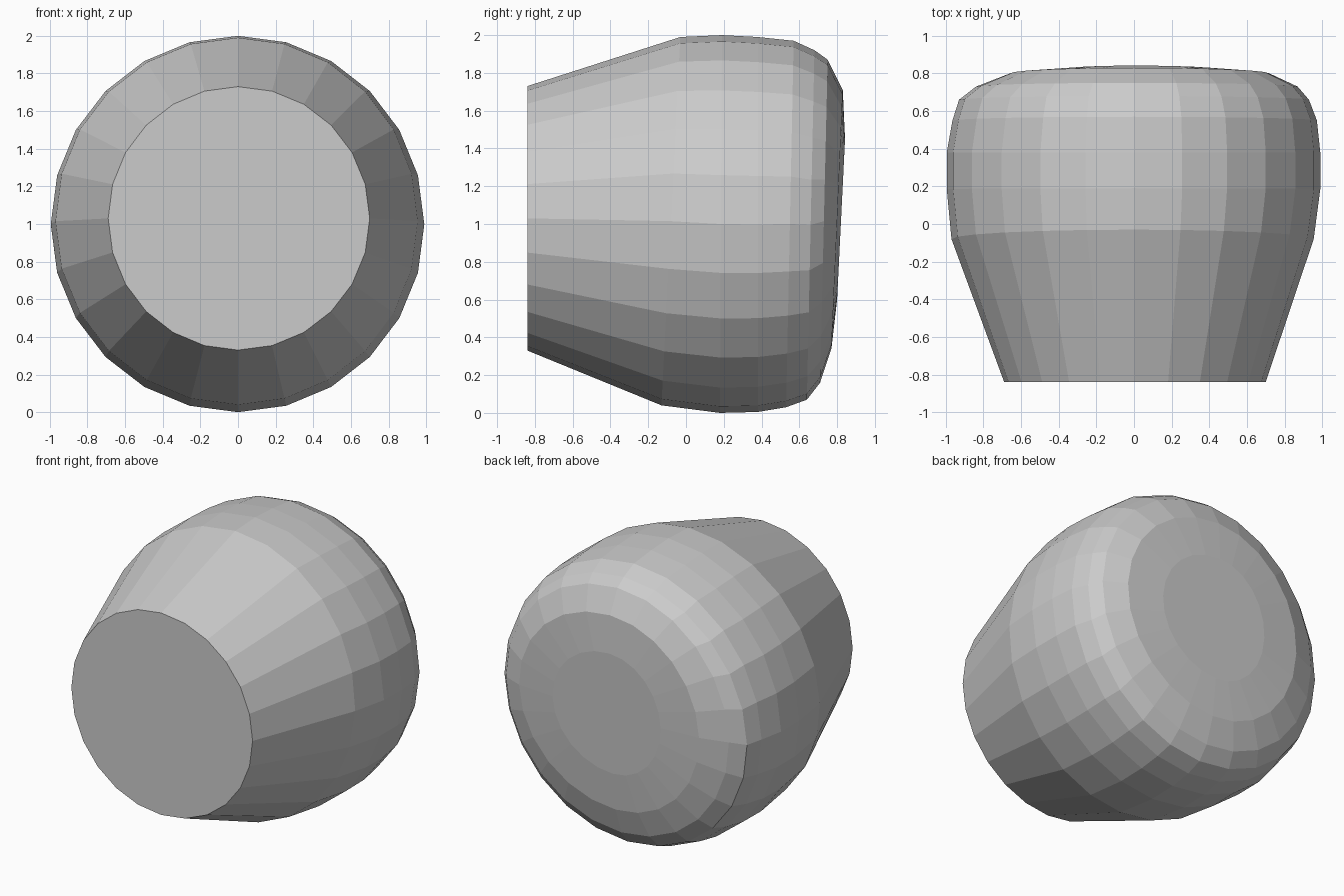
import bpy, bmesh
from math import sin, cos, tau

if "Cube" in bpy.data.objects:
    bpy.data.objects.remove(bpy.data.objects["Cube"])

SIDES = 24
# Cross-sections front to back: y at top, y at bottom, z top, z bottom, x left, x right
RINGS = [
    (-0.84, -0.84, 1.73, 0.33, -0.69, 0.70),
    (-0.03, -0.13, 1.99, 0.04, -0.97, 0.955),
    (0.19, 0.18, 2.00, 0.00, -0.995, 0.99),
    (0.38, 0.38, 1.99, 0.005, -0.995, 0.99),
    (0.57, 0.53, 1.97, 0.03, -0.965, 0.972),
    (0.68, 0.64, 1.92, 0.07, -0.93, 0.93),
    (0.75, 0.71, 1.87, 0.16, -0.84, 0.87),
    (0.83, 0.77, 1.71, 0.34, -0.66, 0.72),
    (0.842, 0.80, 1.45, 0.60, -0.38, 0.45),
]


def make_ring(bm, y_top, y_bot, z_top, z_bot, x_left, x_right):
    verts = []
    for i in range(SIDES):
        a = tau * i / SIDES
        c, s = cos(a), sin(a)
        x = c * (x_right if c > 0 else -x_left)
        y = (y_top + y_bot) / 2 + s * (y_top - y_bot) / 2
        z = (z_top + z_bot) / 2 + s * (z_top - z_bot) / 2
        verts.append(bm.verts.new((x, y, z)))
    return verts


# Faceted bulb: loft the cross-sections and cap both ends
bm = bmesh.new()
rings = [make_ring(bm, *r) for r in RINGS]
for a, b in zip(rings, rings[1:]):
    for i in range(SIDES):
        j = (i + 1) % SIDES
        bm.faces.new((a[i], a[j], b[j], b[i]))
bm.faces.new(rings[0])
bm.faces.new(rings[-1])
bmesh.ops.recalc_face_normals(bm, faces=bm.faces)

mesh = bpy.data.meshes.new("faceted_bulb")
bm.to_mesh(mesh)
bm.free()
bulb = bpy.data.objects.new("faceted_bulb", mesh)
bpy.context.collection.objects.link(bulb)
